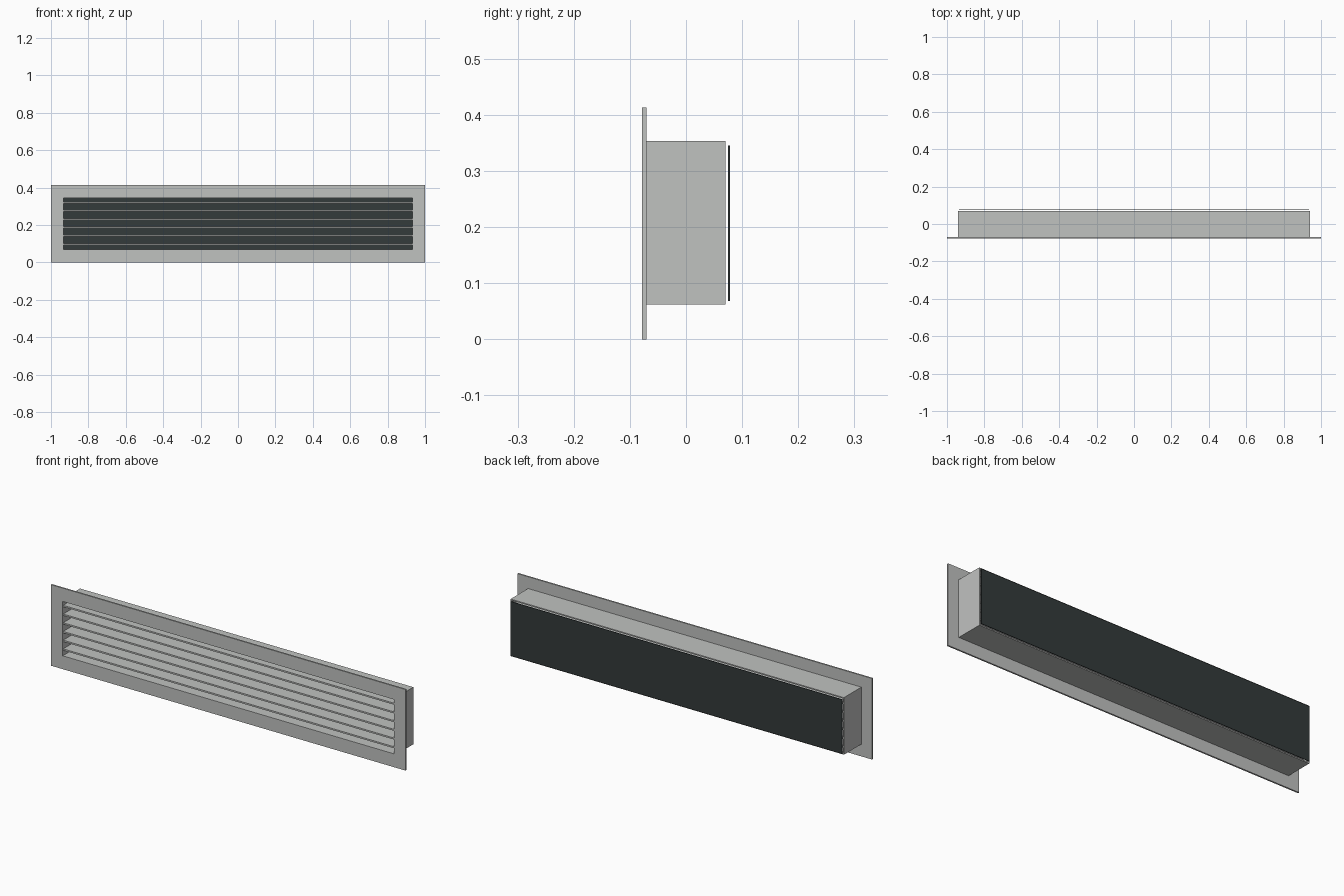
import bpy

if "Cube" in bpy.data.objects:
    bpy.data.objects.remove(bpy.data.objects["Cube"])


def material(name, rgb):
    m = bpy.data.materials.new(name)
    m.diffuse_color = (*rgb, 1)
    m.use_nodes = True
    m.node_tree.nodes["Principled BSDF"].inputs["Base Color"].default_value = m.diffuse_color
    return m


GREY = material("satin_grey", (0.53, 0.54, 0.53))
DARK = material("dark_filter", (0.033, 0.043, 0.043))


def mesh_object(name, verts, faces, mat):
    me = bpy.data.meshes.new(name)
    me.from_pydata(verts, [], faces)
    me.materials.append(mat)
    ob = bpy.data.objects.new(name, me)
    bpy.context.collection.objects.link(ob)
    return ob


def box(name, x, y0, y1, z0, z1, mat):
    verts = [(sx * x, y, z) for y in (y0, y1)
             for sx, z in ((-1, z0), (1, z0), (1, z1), (-1, z1))]
    faces = [(0, 1, 2, 3), (7, 6, 5, 4)]
    faces += [(i, i + 4, (i + 1) % 4 + 4, (i + 1) % 4) for i in range(4)]
    return mesh_object(name, verts, faces, mat)


def frame(name, x, z0, z1, xi, zi0, zi1, y0, y1, mat):
    """Rectangular ring: outer and inner loops joined front, back and sides."""
    loops = [(x, z0, z1, y0), (xi, zi0, zi1, y0), (xi, zi0, zi1, y1), (x, z0, z1, y1)]
    verts = [(sx * w, y, z) for w, a, b, y in loops
             for sx, z in ((-1, a), (1, a), (1, b), (-1, b))]
    faces = []
    for k in range(4):
        a, b = 4 * k, 4 * ((k + 1) % 4)
        for i in range(4):
            j = (i + 1) % 4
            faces.append((a + i, a + j, b + j, b + i))
    return mesh_object(name, verts, faces, mat)


# Wall flange around the opening
frame("front_flange", 1.0, 0.0, 0.413, 0.934, 0.068, 0.345, -0.078, -0.07, GREY)

# Duct collar behind the flange
frame("duct_collar", 0.94, 0.062, 0.353, 0.934, 0.068, 0.347, -0.07, 0.07, GREY)

# Horizontal louvre blades
for i in range(6):
    z = 0.098 + i * 0.0444
    box(f"louvre_blade_{i + 1}", 0.934, -0.074, 0.065, z - 0.004, z + 0.004, GREY)

# Thin filter sheet closing the back
box("back_filter", 0.935, 0.075, 0.078, 0.068, 0.345, DARK)
